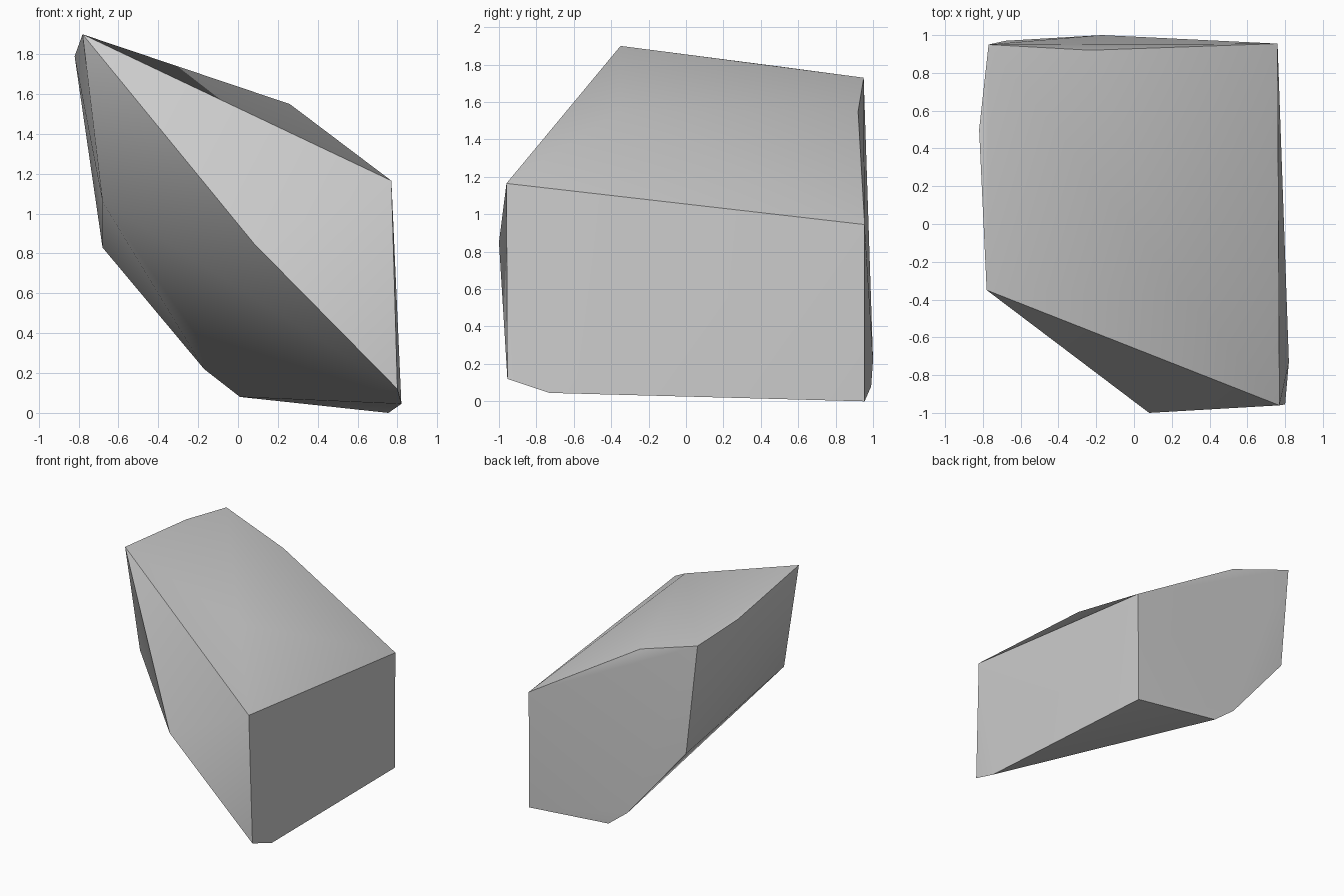
import bpy
import bmesh

# Remove the default cube
cube = bpy.data.objects.get("Cube")
if cube:
    bpy.data.objects.remove(cube, do_unlink=True)

# Plain grey stone material
stone = bpy.data.materials.new("stone_grey")
stone.use_nodes = True
grey = (0.6, 0.6, 0.6, 1.0)
stone.diffuse_color = grey
stone.node_tree.nodes["Principled BSDF"].inputs["Base Color"].default_value = grey

# Corners of the boulder, wrapped by a convex hull
top_corners = [(-0.78, -0.35, 1.9), (-0.82, 0.5, 1.79), (-0.77, 0.95, 1.73),
               (-0.23, 0.92, 1.55), (0.26, -0.36, 1.55),
               (0.77, -0.96, 1.165), (0.76, 0.955, 0.945)]
side_corners = [(-0.68, -0.3, 1.06), (-0.68, 0.97, 0.83), (0.08, -1.0, 0.85)]
base_corners = [(0.8, -0.955, 0.12), (0.82, -0.73, 0.045), (0.755, 0.955, 0.0),
                (0.01, 0.99, 0.08), (-0.17, 1.0, 0.22)]

bm = bmesh.new()
for corner in top_corners + side_corners + base_corners:
    bm.verts.new(corner)
bmesh.ops.convex_hull(bm, input=bm.verts[:])
bmesh.ops.recalc_face_normals(bm, faces=bm.faces[:])

mesh = bpy.data.meshes.new("boulder")
bm.to_mesh(mesh)
bm.free()
mesh.materials.append(stone)
boulder = bpy.data.objects.new("boulder", mesh)
bpy.context.collection.objects.link(boulder)

# Soft shading across shallow facets, crisp main edges
bpy.ops.object.select_all(action="DESELECT")
boulder.select_set(True)
bpy.context.view_layer.objects.active = boulder
bpy.ops.object.shade_smooth_by_angle(angle=0.6)
